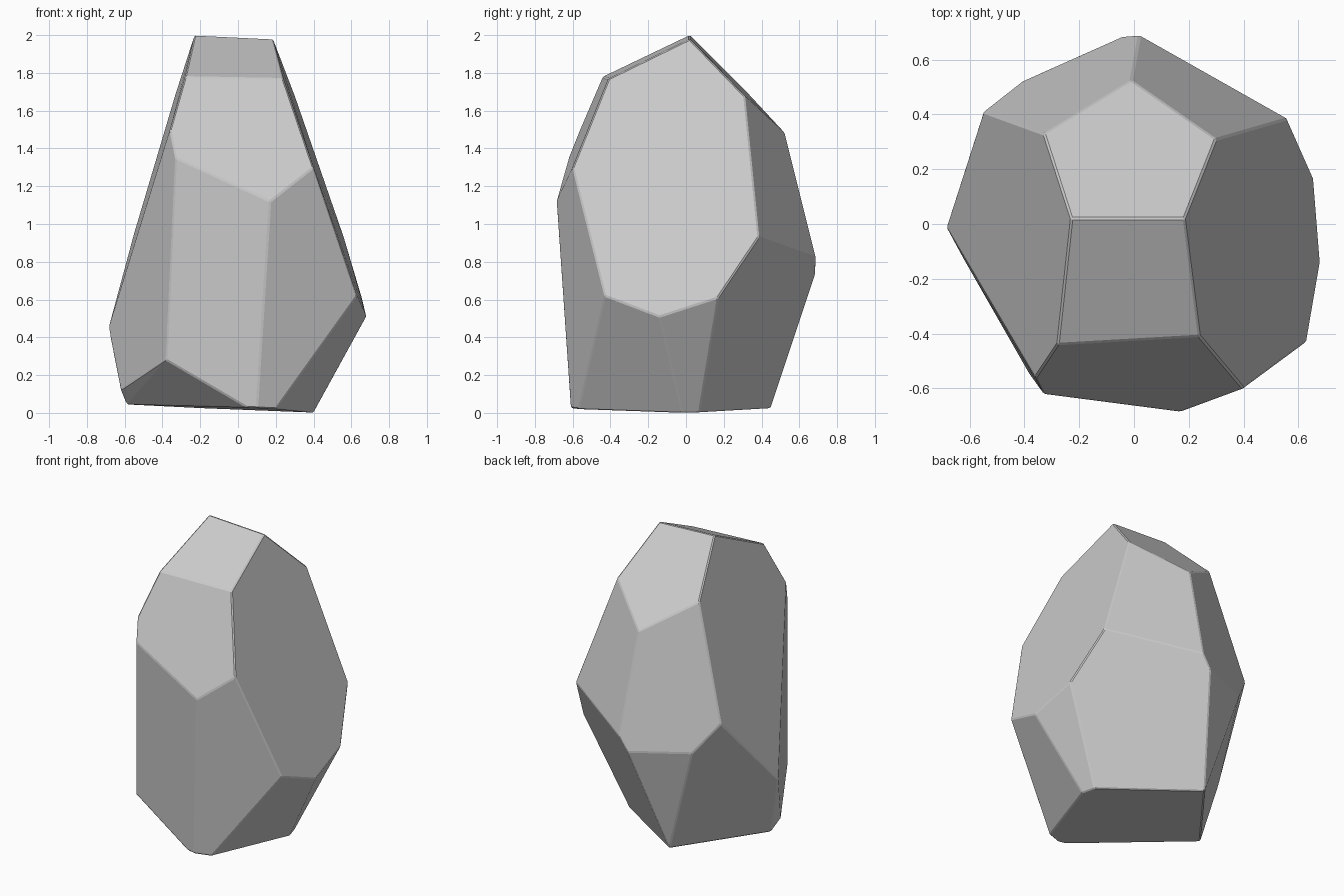
import bpy, bmesh
from math import radians

if "Cube" in bpy.data.objects:
    bpy.data.objects.remove(bpy.data.objects["Cube"])

# Corner points of the faceted stone, ring by ring from the crest down
crest = [(-.23, .02, 2.0), (.185, .02, 1.98)]
shoulder = [(.24, -.41, 1.77), (-.28, -.44, 1.78), (.30, .31, 1.68),
            (-.33, .33, 1.69), (-.01, .525, 1.48)]
front = [(.40, -.60, 1.30), (.17, -.685, 1.12), (-.33, -.62, 1.35), (-.36, -.56, 1.50)]
waist = [(.63, -.43, .62), (.68, -.14, .51), (.655, .17, .61), (.56, .385, .93),
         (.02, .69, .82), (-.04, .685, .73), (-.41, .52, .755),
         (-.55, .41, .95), (-.685, -.01, .45)]
base = [(-.38, -.55, .28), (-.62, -.13, .12), (-.59, -.07, .045), (.05, -.602, .028),
        (.10, -.61, .025), (.20, -.57, .02), (.40, -.02, 0), (.375, .07, .003),
        (-.19, .45, .025)]

# Convex hull, with nearly coplanar triangles merged into flat facets
bm = bmesh.new()
for p in crest + shoulder + front + waist + base:
    bm.verts.new(p)
bmesh.ops.convex_hull(bm, input=bm.verts[:])
bmesh.ops.dissolve_limit(bm, angle_limit=radians(4), verts=bm.verts[:], edges=bm.edges[:])
bmesh.ops.recalc_face_normals(bm, faces=bm.faces[:])
mesh = bpy.data.meshes.new("rock")
bm.to_mesh(mesh)
bm.free()
rock = bpy.data.objects.new("rock", mesh)
bpy.context.collection.objects.link(rock)

# Slightly worn edges
bevel = rock.modifiers.new("worn_edges", 'BEVEL')
bevel.width = .007
bevel.segments = 1
bevel.limit_method = 'ANGLE'
bevel.angle_limit = radians(10)
